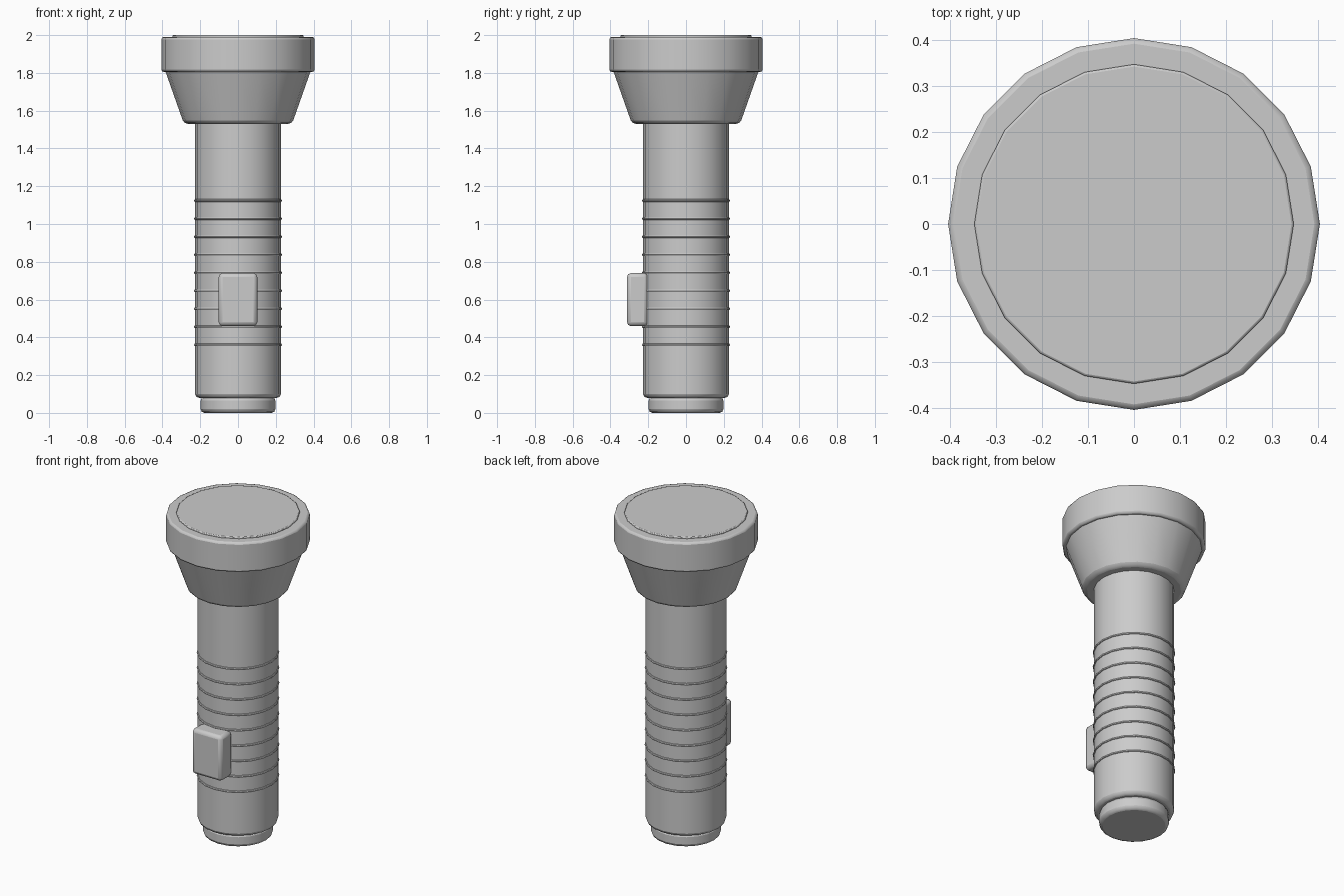
import bpy

if "Cube" in bpy.data.objects:
    bpy.data.objects.remove(bpy.data.objects["Cube"])

SIDES = 20


def finish(obj, name, bevel=0.0, segments=2):
    obj.name = name
    bpy.ops.object.shade_smooth_by_angle(angle=0.7)
    if bevel:
        mod = obj.modifiers.new("soft_edges", "BEVEL")
        mod.width = bevel
        mod.segments = segments
        mod.limit_method = "ANGLE"
        mod.angle_limit = 0.7
    return obj


def drum(name, r_low, r_high, z_low, z_high, bevel):
    bpy.ops.mesh.primitive_cone_add(
        vertices=SIDES, radius1=r_low, radius2=r_high,
        depth=z_high - z_low, location=(0, 0, (z_low + z_high) / 2))
    return finish(bpy.context.object, name, bevel)


# Turned parts from bottom to top
drum("tail_cap", 0.198, 0.198, 0.0, 0.085, 0.02)
drum("barrel", 0.227, 0.227, 0.08, 1.56, 0.02)
drum("reflector_housing", 0.286, 0.392, 1.53, 1.83, 0.02)
drum("head_bezel", 0.405, 0.405, 1.805, 1.99, 0.012)
drum("lens", 0.348, 0.348, 1.92, 2.0, 0.005)

# Grip rings around the barrel
for i in range(9):
    bpy.ops.mesh.primitive_torus_add(
        major_segments=SIDES, minor_segments=8,
        major_radius=0.225, minor_radius=0.008,
        location=(0, 0, 0.36 + i * 0.0955))
    finish(bpy.context.object, f"grip_ring_{i + 1}")

# Switch on the front
bpy.ops.mesh.primitive_cube_add(size=1, location=(0, -0.257, 0.60))
switch = bpy.context.object
switch.scale = (0.204, 0.11, 0.28)
bpy.ops.object.transform_apply(location=False, rotation=False, scale=True)
finish(switch, "switch_button", 0.02)
